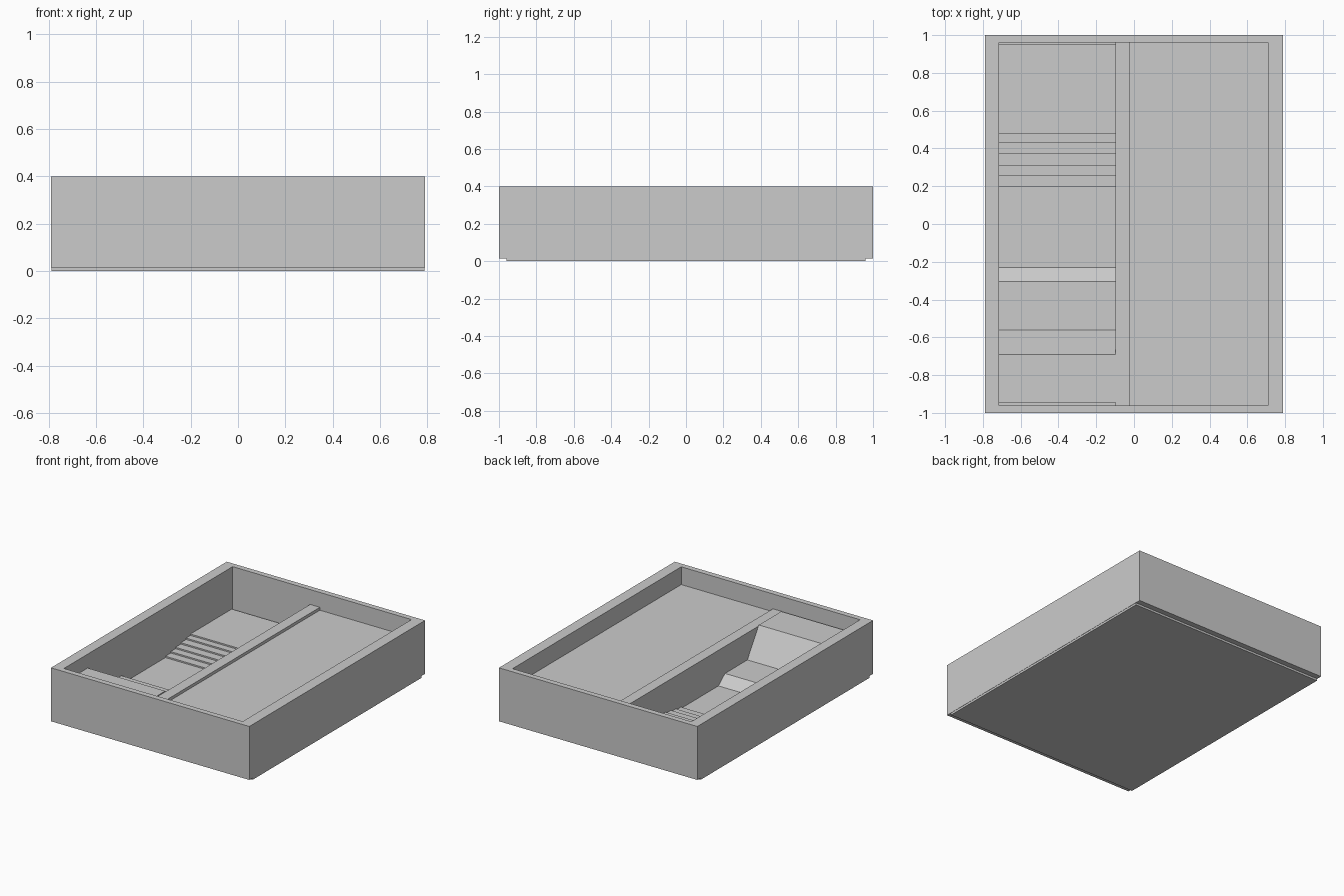
import bpy

if "Cube" in bpy.data.objects:
    bpy.data.objects.remove(bpy.data.objects["Cube"])

grey = bpy.data.materials.new("light grey")
grey.diffuse_color = (0.6, 0.6, 0.6, 1)
grey.use_nodes = True
grey.node_tree.nodes["Principled BSDF"].inputs["Base Color"].default_value = grey.diffuse_color


def make(name, verts, faces):
    mesh = bpy.data.meshes.new(name)
    mesh.from_pydata(verts, [], faces)
    mesh.materials.append(grey)
    obj = bpy.data.objects.new(name, mesh)
    bpy.context.collection.objects.link(obj)
    return obj


def extrude_x(name, profile, x0, x1):
    """Extrude a (y, z) outline, counter-clockwise seen from +x, along x."""
    n = len(profile)
    verts = [(x, y, z) for x in (x0, x1) for y, z in profile]
    faces = [tuple(reversed(range(n))), tuple(range(n, 2 * n))]
    faces += [(i, (i + 1) % n, n + (i + 1) % n, n + i) for i in range(n)]
    return make(name, verts, faces)


def box(name, x0, x1, y0, y1, z0, z1):
    return extrude_x(name, [(y0, z0), (y1, z0), (y1, z1), (y0, z1)], x0, x1)


BASE, TOP = 0.015, 0.4

# Base plate, slightly shorter than the walls
box("base_plate", -0.788, 0.788, -0.96, 0.96, 0, BASE)

# Outer walls
box("front_wall", -0.79, 0.79, -1, -0.96, BASE, TOP)
box("back_wall", -0.79, 0.79, 0.96, 1, BASE, TOP)
box("left_wall", -0.79, -0.715, -0.96, 0.96, BASE, TOP)
box("right_wall", 0.71, 0.79, -0.96, 0.96, BASE, TOP)

# Divider rail and raised floor of the right compartment
box("divider", -0.097, -0.02, -0.96, 0.96, BASE, 0.293)
box("right_floor", -0.02, 0.71, -0.96, 0.96, BASE, 0.272)

# Left compartment floor: front ledge, ramps, low trough, steps, back floor
LOW, MID, LEDGE = 0.037, 0.098, 0.30
steps = [0.195, 0.255, 0.31, 0.37, 0.43, 0.48]
outline = [(-0.945, LEDGE), (-0.69, LEDGE), (-0.56, MID), (-0.305, MID), (-0.23, LOW)]
rise = (MID - LOW) / len(steps)
for i, y in enumerate(steps):
    outline += [(y, LOW + i * rise), (y, LOW + (i + 1) * rise)]
outline += [(0.95, MID), (0.95, BASE), (-0.945, BASE)]
extrude_x("stepped_floor", outline[::-1], -0.715, -0.097)
